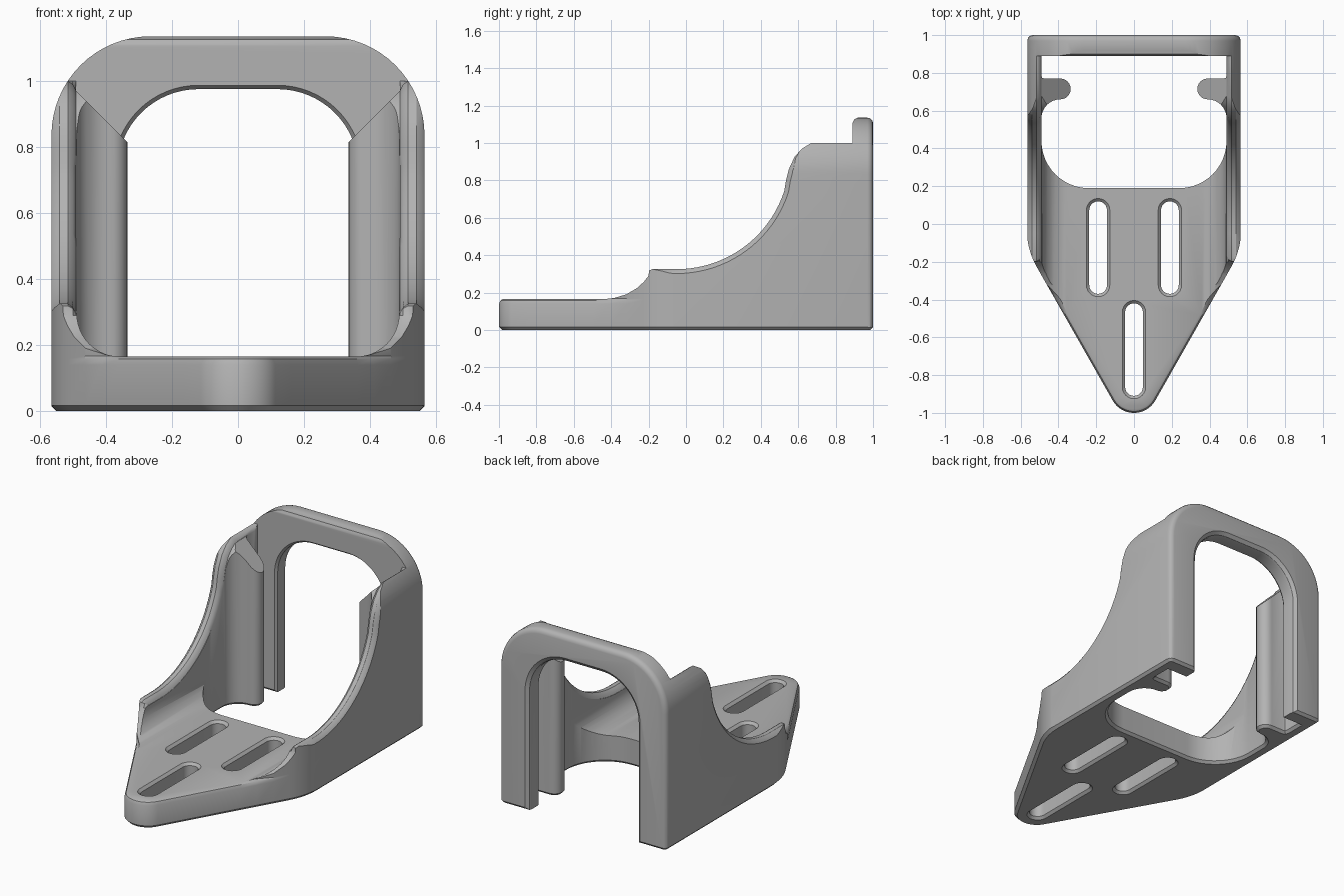
import bpy, bmesh, math

cube = bpy.data.objects.get("Cube")
if cube:
    bpy.data.objects.remove(cube, do_unlink=True)

grey = bpy.data.materials.new("plain_grey")
grey.use_nodes = True
grey.diffuse_color = (0.45, 0.45, 0.45, 1)
grey.node_tree.nodes["Principled BSDF"].inputs["Base Color"].default_value = (0.45, 0.45, 0.45, 1)


def arc(cx, cy, r, start, end, n=12):
    """Points on an arc, angles in degrees."""
    angles = [math.radians(start + (end - start) * i / n) for i in range(n + 1)]
    return [(cx + r * math.cos(a), cy + r * math.sin(a)) for a in angles]


def mirrored(half):
    """Close a right-hand half outline with its mirror image."""
    return half + [(-x, y) for x, y in reversed(half)]


def inset(pts, d, weight):
    """Move an anticlockwise outline inwards by d."""
    out = []
    for i, (x, y) in enumerate(pts):
        normals = []
        for a, b in ((pts[i - 1], pts[i]), (pts[i], pts[(i + 1) % len(pts)])):
            dx, dy = b[0] - a[0], b[1] - a[1]
            length = math.hypot(dx, dy)
            normals.append((-dy / length, dx / length))
        (ax, ay), (bx, by) = normals
        k = d * weight((x, y)) / max(1 + ax * bx + ay * by, 0.3)
        out.append((x + k * (ax + bx), y + k * (ay + by)))
    return out


def prism(name, pts, axis, levels, weight=lambda p, t: 1):
    """Extrude an outline along an axis through (position, inset) levels."""
    place = {"X": lambda u, v, t: (t, u, v),
             "Y": lambda u, v, t: (u, t, v),
             "Z": lambda u, v, t: (u, v, t)}[axis]
    bm = bmesh.new()
    rings = []
    for t, d in levels:
        ring = inset(pts, d, lambda p: weight(p, t))
        rings.append([bm.verts.new(place(u, v, t)) for u, v in ring])
    for low, high in zip(rings, rings[1:]):
        for i in range(len(pts)):
            bm.faces.new((low[i - 1], low[i], high[i], high[i - 1]))
    bm.faces.new(rings[0])
    bm.faces.new(rings[-1])
    bmesh.ops.recalc_face_normals(bm, faces=bm.faces)
    mesh = bpy.data.meshes.new(name)
    bm.to_mesh(mesh)
    bm.free()
    mesh.materials.append(grey)
    obj = bpy.data.objects.new(name, mesh)
    bpy.context.collection.objects.link(obj)
    return obj


def combine(target, tool, operation):
    """Apply a boolean and discard the tool."""
    tool.hide_render = True
    mod = target.modifiers.new("cut", "BOOLEAN")
    mod.operation, mod.object, mod.solver = operation, tool, "EXACT"
    bpy.context.view_layer.update()
    evaluated = target.evaluated_get(bpy.context.evaluated_depsgraph_get())
    mesh = bpy.data.meshes.new_from_object(evaluated)
    target.modifiers.clear()
    target.data = mesh
    bpy.data.objects.remove(tool, do_unlink=True)


# Pointed footprint, chamfered below and rounded along the nose rim
nose = arc(0, -0.87, 0.13, -90, -30)[1:]
shoulder = arc(0.167, -0.03, 0.4, -30, 0)
(x0, y0), (x1, y1) = nose[-1], shoulder[0]
edge = [(x0 + (x1 - x0) * f / 8, y0 + (y1 - y0) * f / 8) for f in range(1, 8)]
back_corner = arc(0.537, 0.972, 0.03, 0, 90, 5)
footprint = mirrored(nose + edge + shoulder + back_corner)
bracket = prism("bracket_body", footprint, "Z",
                [(0, 0.017), (0.017, 0), (0.14, 0), (0.158, 0.008), (0.167, 0.024), (1.3, 0.024)],
                lambda p, t: 1 if t < 0.1 or p[1] < -0.4 else 0)

# Arched front silhouette with a rounded rear edge
arch = mirrored([(0.565, -0.2)] + arc(0.265, 0.835, 0.3, 0, 90, 16))
combine(bracket, prism("arch_shape", arch, "Y",
                       [(-1.3, 0), (0.97, 0), (0.985, 0.004), (0.996, 0.015), (1, 0.03)]), "INTERSECT")

# Side silhouette: hoop, swept wall tops and low front rim
side = [(-1.2, -0.2), (1.2, -0.2), (1.2, 1.3), (0.93, 1.3), (0.92, 1.136),
        (0.899, 1.126), (0.89, 1.105), (0.89, 1.0), (0.86, 1.0), (0.67, 1.0),
        (0.62, 0.97), (0.58, 0.925), (0.55, 0.86), (0.535, 0.80)]
side += arc(-0.05, 0.93, 0.605, 342, 270, 20)
side += [(-0.18, 0.325), (-0.198, 0.318), (-0.2, 0.29), (-0.225, 0.258), (-0.26, 0.225),
         (-0.32, 0.19), (-0.38, 0.172), (-0.45, 0.167), (-0.5, 0.2), (-1.2, 0.2)]
rounding = [(0.49, 0.03), (0.5, 0.011), (0.515, 0), (0.54, 0), (0.556, 0.011), (0.57, 0.03)]
combine(bracket, prism("side_shape", side, "X",
                       [(-x, d) for x, d in reversed(rounding)] + rounding,
                       lambda p, t: 1 if -0.199 < p[0] < 0.87 and p[1] > 0.31 else 0), "INTERSECT")

# Channel between the walls, with filleted lower corners
channel = mirrored(arc(0.358, 0.295, 0.13, -90, 0) + [(0.488, 1.5)])
combine(bracket, prism("channel_cutter", channel, "Y", [(-1.2, 0), (0.48, 0)]), "DIFFERENCE")

# Through opening, leaving the two inward hooks
opening = mirrored(arc(0.24, 0.44, 0.25, -90, 0)
                   + arc(0.39, 0.56, 0.1, 0, 90, 8)
                   + arc(0.39, 0.715, 0.055, 270, 90, 12)[1:]
                   + [(0.475, 0.77), (0.486, 0.774), (0.49, 0.785), (0.49, 0.8905)])
combine(bracket, prism("opening_cutter", opening, "Z",
                       [(-0.01, -0.025), (0.015, 0), (1.5, 0)]), "DIFFERENCE")

# Sloped tops of the hooks
slope = mirrored([(0.3, 0.78), (0.489, 0.969), (0.489, 1.5)])
combine(bracket, prism("hook_top_cutter", slope, "Y", [(0.47, 0), (0.889, 0)]), "DIFFERENCE")

# Window through the rear hoop, eased on both faces
window = mirrored([(0.365, -0.2)] + arc(0.12, 0.73, 0.245, 0, 90, 16))
combine(bracket, prism("window_cutter", window, "Y",
                       [(0.87, -0.032), (0.89, -0.012), (0.905, 0), (0.97, 0),
                        (0.985, -0.005), (1.0, -0.025), (1.03, -0.06)]), "DIFFERENCE")

# Three chamfered mounting slots
for x, low, high in ((-0.19, -0.323, 0.073), (0.19, -0.323, 0.073), (0, -0.863, -0.467)):
    slot = arc(x, high, 0.047, 0, 180) + arc(x, low, 0.047, 180, 360)
    combine(bracket, prism("slot_cutter", slot, "Z",
                           [(-0.01, -0.025), (0.015, 0), (0.15, 0), (0.18, -0.03)]), "DIFFERENCE")

# Clean up and shade
bm = bmesh.new()
bm.from_mesh(bracket.data)
bmesh.ops.remove_doubles(bm, verts=bm.verts, dist=0.0002)
bm.to_mesh(bracket.data)
bm.free()
bpy.ops.object.select_all(action="DESELECT")
bracket.select_set(True)
bpy.context.view_layer.objects.active = bracket
bpy.ops.object.shade_smooth_by_angle(angle=math.radians(32))
